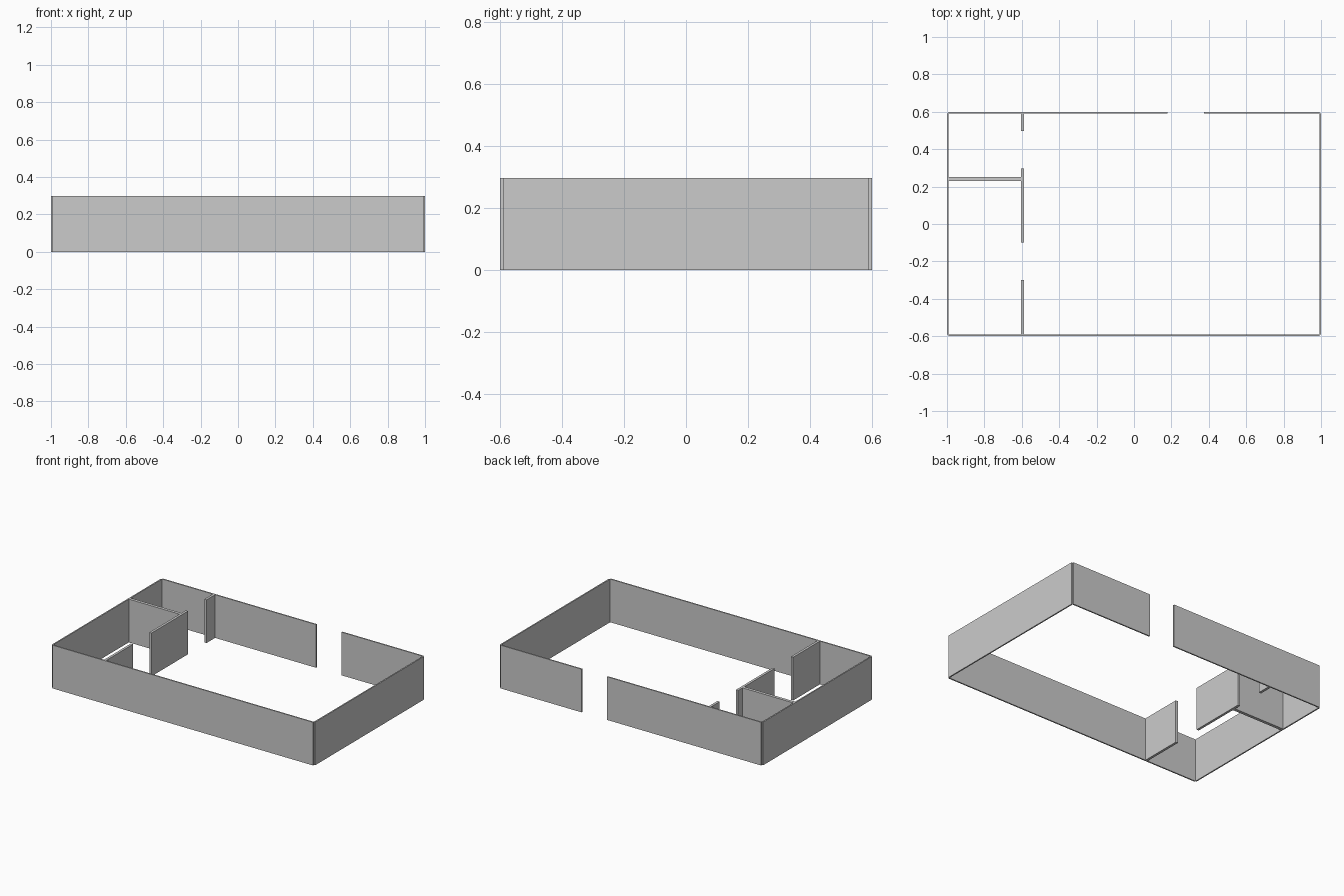
import bpy

if "Cube" in bpy.data.objects:
    bpy.data.objects.remove(bpy.data.objects["Cube"])

H = 0.297   # wall height
T = 0.009   # outer wall thickness


def wall(name, x0, x1, y0, y1):
    """Upright box wall standing on the floor, given its plan rectangle."""
    bpy.ops.mesh.primitive_cube_add(size=1, location=((x0 + x1) / 2, (y0 + y1) / 2, H / 2))
    ob = bpy.context.object
    ob.name = name
    ob.scale = (x1 - x0, y1 - y0, H)
    bpy.ops.object.transform_apply(location=False, rotation=False, scale=True)
    return ob


# Outer walls, meeting at small notched corners
X, Y = 1.0, 0.6
xi, yi = X - T, Y - T
wall("left_wall", -X, -xi, -yi, yi)
wall("right_wall", xi, X, -yi, yi)
wall("front_wall", -xi, xi, -Y, -yi)

# Back wall, split by the entrance opening
for name, a, b in (("back_wall_left", -xi, 0.18), ("back_wall_right", 0.375, xi)):
    wall(name, a, b, yi, Y)

# Inner partition with two doorways
PX0, PX1 = -0.605, -0.588
for i, (a, b) in enumerate(((-yi, -0.30), (-0.10, 0.297), (0.498, yi))):
    wall(f"partition_{i + 1}", PX0, PX1, a, b)

# Cross wall dividing the two small rooms
wall("room_divider", -xi, PX0, 0.229, 0.25)
